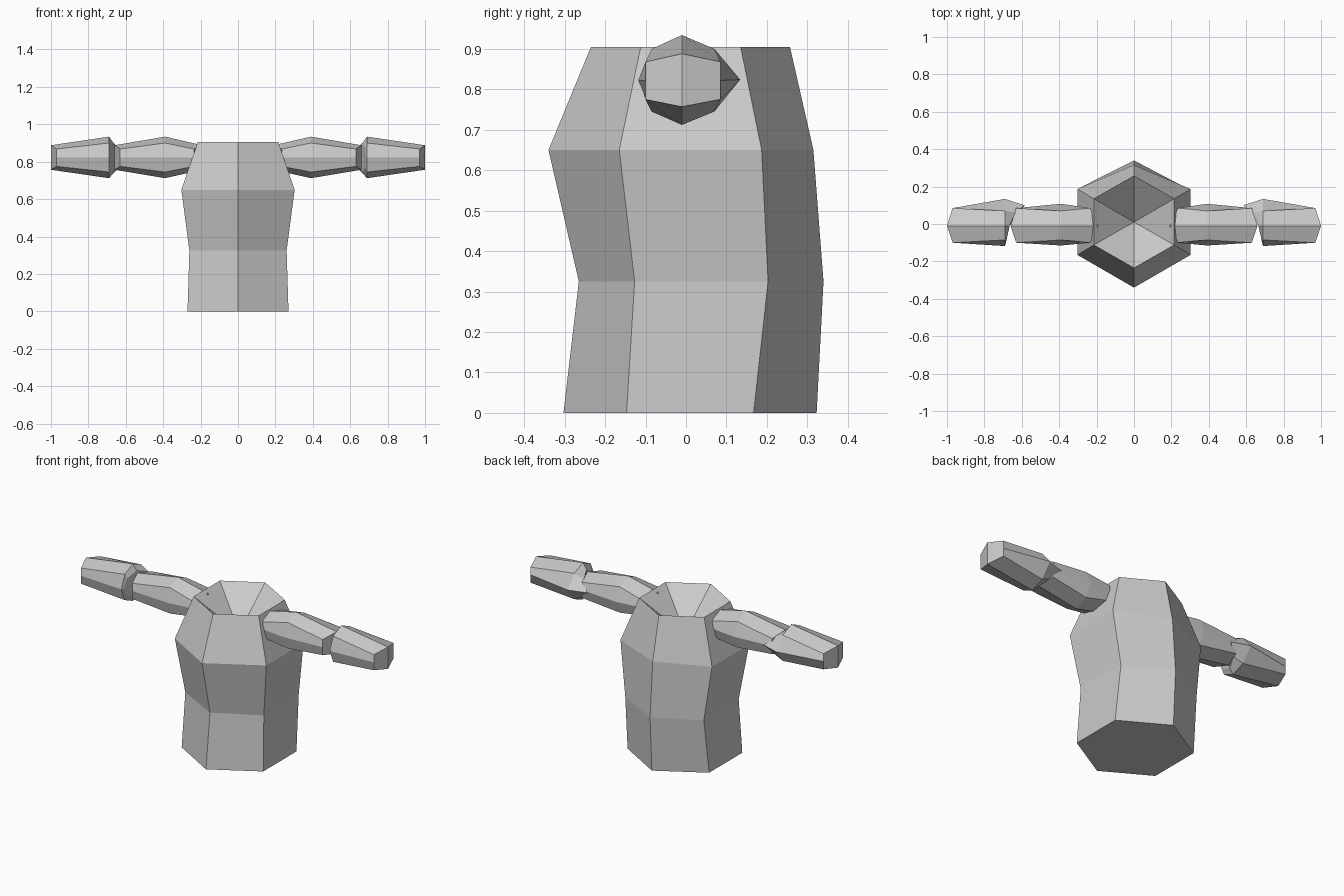
import bpy, bmesh

if "Cube" in bpy.data.objects:
    bpy.data.objects.remove(bpy.data.objects["Cube"])


def loft(name, rings, apex=None, split_caps=False, mirror=False):
    """Skin a list of matching rings; ends are capped, or sunk to an apex."""
    bm = bmesh.new()
    loops = [[bm.verts.new(p) for p in ring] for ring in rings]
    n = len(loops[0])
    for a, b in zip(loops, loops[1:]):
        for i in range(n):
            j = (i + 1) % n
            bm.faces.new((a[i], a[j], b[j], b[i]))
    if split_caps:
        # wedge caps folded along the top-to-bottom ridge
        for r in (loops[0], loops[-1]):
            bm.faces.new(r[:n // 2 + 1])
            bm.faces.new(r[n // 2:] + r[:1])
    else:
        bm.faces.new(loops[0])
        tip = bm.verts.new(apex)
        for i in range(n):
            bm.faces.new((loops[-1][i], loops[-1][(i + 1) % n], tip))
    bmesh.ops.recalc_face_normals(bm, faces=bm.faces)
    mesh = bpy.data.meshes.new(name)
    bm.to_mesh(mesh)
    bm.free()
    ob = bpy.data.objects.new(name, mesh)
    bpy.context.collection.objects.link(ob)
    if mirror:
        ob.modifiers.new("Mirror", 'MIRROR').use_axis[0] = True
    return ob


def hexagon(z, w, front, front_side, back_side, back):
    return [(0, front, z), (w, front_side, z), (w, back_side, z),
            (0, back, z), (-w, back_side, z), (-w, front_side, z)]


def arm_end(ridge_x, corner_x):
    """Six-sided limb end; the side edges carry a midpoint to match the bulge."""
    pts = [(-.01, .888), (.085, .868), (.085, .822), (.085, .775),
           (-.01, .757), (-.1, .775), (-.1, .822), (-.1, .868)]
    return [(ridge_x if i % 4 == 0 else corner_x, y, z)
            for i, (y, z) in enumerate(pts)]


def arm_bulge(x, front, back):
    pts = [(-.01, .934), (.07, .9), (back, .824), (.07, .745),
           (-.01, .712), (-.085, .745), (front, .822), (-.085, .9)]
    return [(x, y, z) for y, z in pts]


# Torso with a sunken neck socket
loft("torso", [
    hexagon(0, .27, -.303, -.147, .167, .323),
    hexagon(.325, .26, -.265, -.127, .203, .34),
    hexagon(.65, .303, -.34, -.165, .187, .315),
    hexagon(.905, .215, -.235, -.112, .135, .257),
], apex=(0, .01, .70))

# Upper arms
loft("upper_arm", [
    arm_end(.19, .235),
    arm_bulge(.39, -.115, .108),
    arm_end(.66, .63),
], split_caps=True, mirror=True)

# Forearms, with the elbow cap reaching back over the upper arm
elbow = [(.665, -.01, .90), (.635, .06, .875), (.585, .10, .823),
         (.635, .06, .77), (.665, -.01, .745), (.68, -.075, .77),
         (.685, -.10, .822), (.68, -.075, .875)]
loft("forearm", [
    elbow,
    arm_bulge(.69, -.118, .134),
    arm_end(1.0, .97),
], split_caps=True, mirror=True)
